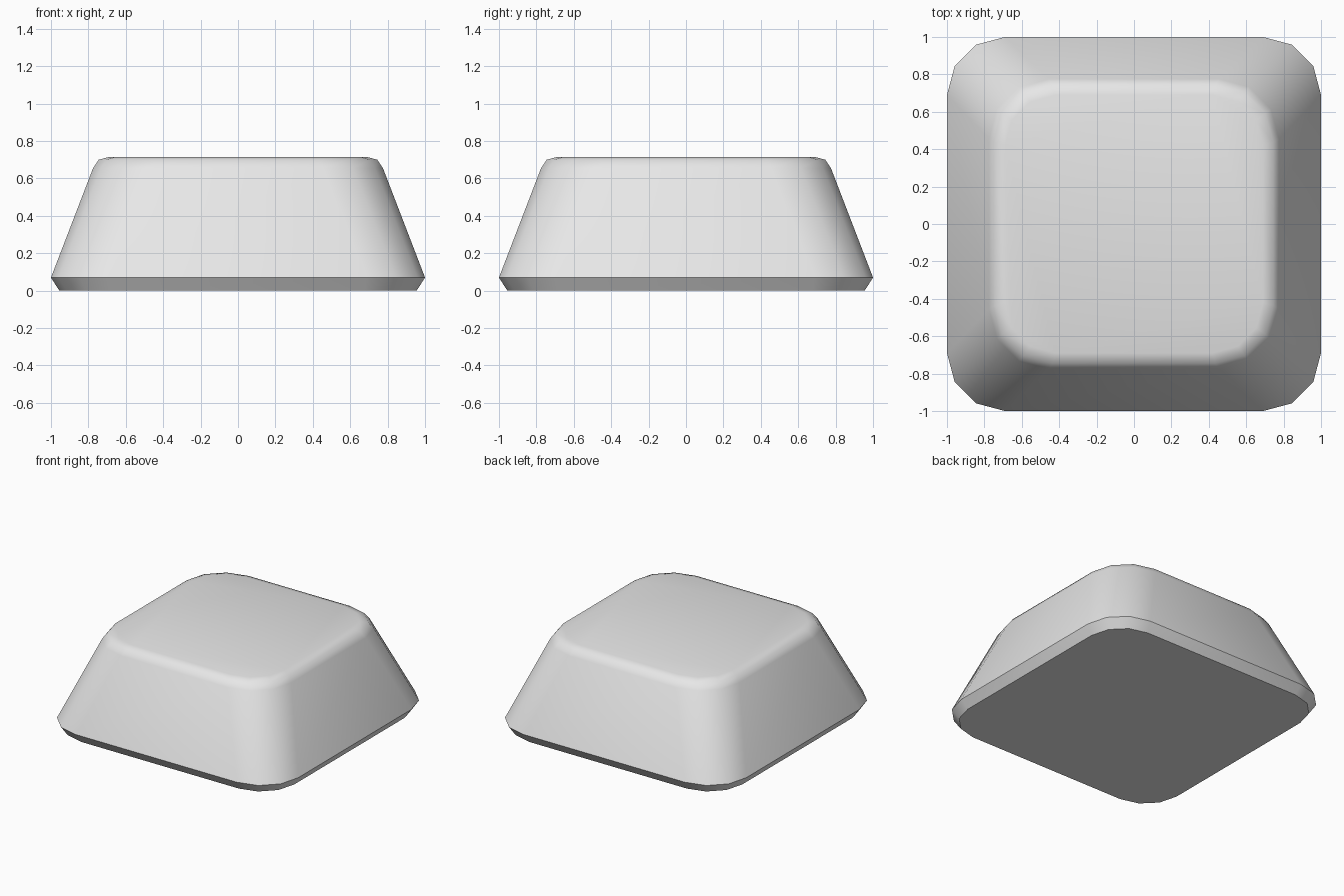
import bpy, bmesh, math

default = bpy.data.objects.get("Cube")
if default:
    bpy.data.objects.remove(default, do_unlink=True)

CORNER_STEPS = 3

# Plain light grey plastic
grey = bpy.data.materials.new("light_grey")
grey.use_nodes = True
grey.diffuse_color = (0.8, 0.8, 0.8, 1)
grey.node_tree.nodes["Principled BSDF"].inputs["Base Color"].default_value = (0.8, 0.8, 0.8, 1)


def rounded_square(bm, half, radius, z):
    """Ring of vertices around a square with rounded corners."""
    ring = []
    for corner in range(4):
        turn = corner * math.pi / 2
        middle = turn + math.pi / 4
        reach = (half - radius) * math.sqrt(2)
        for step in range(CORNER_STEPS + 1):
            a = turn + step / CORNER_STEPS * math.pi / 2
            ring.append(bm.verts.new((reach * math.cos(middle) + radius * math.cos(a),
                                      reach * math.sin(middle) + radius * math.sin(a), z)))
    return ring


# Profile from the base up: half width, corner radius, height
profile = [
    (0.955, 0.28, 0.0),     # underside
    (1.0, 0.31, 0.07),      # widest rim
    (0.775, 0.32, 0.655),   # top of the sloping walls
    (0.745, 0.31, 0.7),     # rounded shoulder
    (0.69, 0.27, 0.715),    # flat top
]

bm = bmesh.new()
rings = [rounded_square(bm, *level) for level in profile]
for low, high in zip(rings, rings[1:]):
    for i in range(len(low)):
        j = (i + 1) % len(low)
        bm.faces.new((low[i], low[j], high[j], high[i]))
bm.faces.new(rings[0][::-1])
bm.faces.new(rings[-1])
bmesh.ops.recalc_face_normals(bm, faces=bm.faces[:])

mesh = bpy.data.meshes.new("tapered_cap")
bm.to_mesh(mesh)
bm.free()
mesh.materials.append(grey)
cap = bpy.data.objects.new("tapered_cap", mesh)
bpy.context.collection.objects.link(cap)

# Smooth walls and shoulder, crisp rim and underside
bpy.ops.object.select_all(action="DESELECT")
cap.select_set(True)
bpy.context.view_layer.objects.active = cap
bpy.ops.object.shade_smooth_by_angle(angle=math.radians(48))
